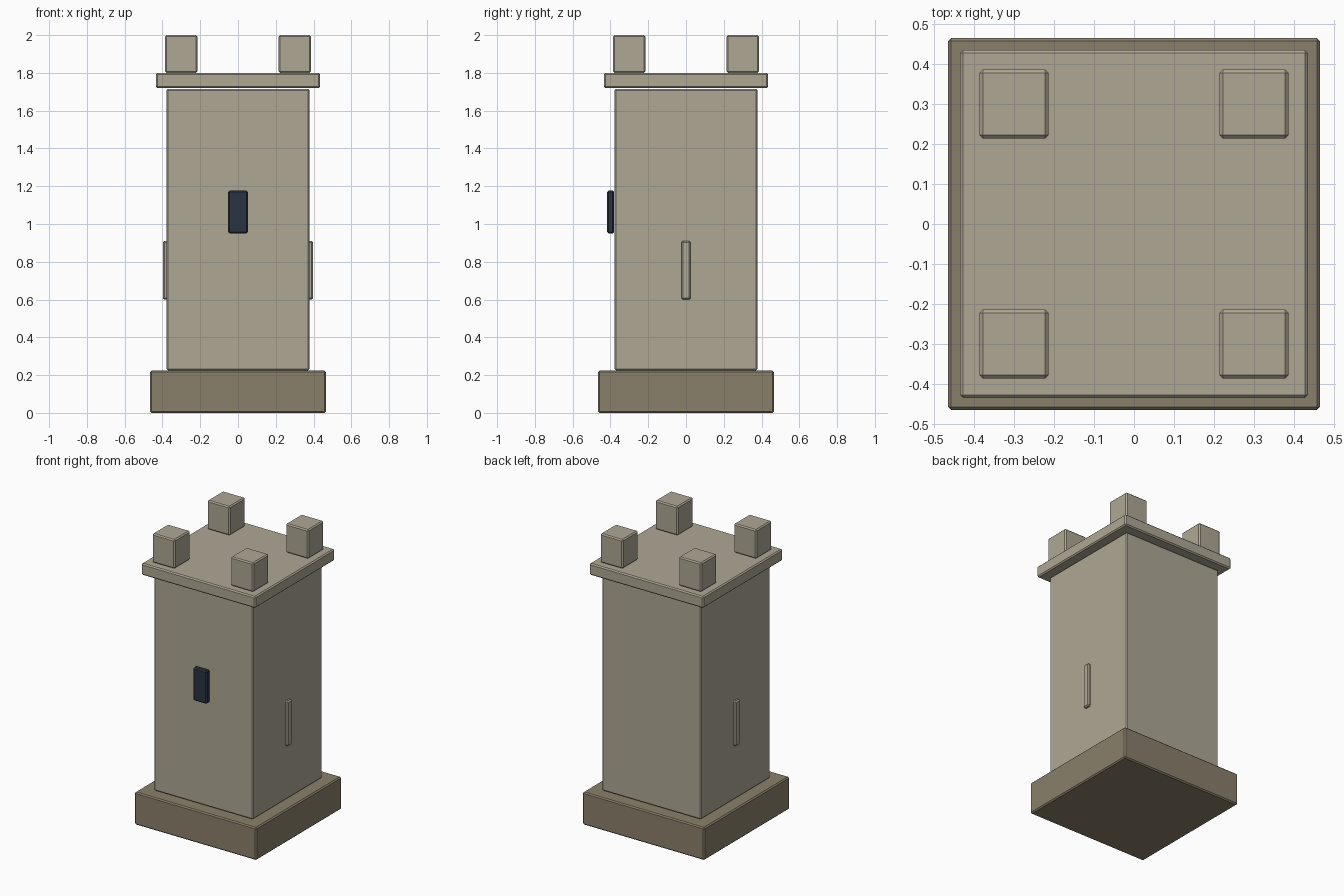
import bpy

old = bpy.data.objects.get("Cube")
if old:
    bpy.data.objects.remove(old, do_unlink=True)


def linear(c):
    c /= 255
    return c / 12.92 if c <= 0.04045 else ((c + 0.055) / 1.055) ** 2.4


def material(name, rgb):
    mat = bpy.data.materials.new(name)
    mat.use_nodes = True
    colour = (*map(linear, rgb), 1)
    mat.diffuse_color = colour
    mat.node_tree.nodes["Principled BSDF"].inputs["Base Color"].default_value = colour
    return mat


def block(name, centre, size, mat, bevel=0.008):
    """Box with chamfered edges."""
    bpy.ops.mesh.primitive_cube_add(size=1, location=centre)
    obj = bpy.context.object
    obj.name = name
    obj.scale = size
    bpy.ops.object.transform_apply(location=False, rotation=False, scale=True)
    mod = obj.modifiers.new("Chamfer", 'BEVEL')
    mod.width = bevel
    mod.segments = 1
    obj.data.materials.append(mat)
    return obj


stone = material("pale_stone", (174, 167, 148))
dark_stone = material("dark_stone", (138, 128, 107))
glass = material("dark_window", (42, 52, 65))

# Plinth, shaft and parapet slab
block("plinth", (0, 0, 0.1125), (0.93, 0.93, 0.225), dark_stone)
block("shaft", (0, 0, 0.97), (0.757, 0.757, 1.49), stone)
block("parapet_slab", (0, 0, 1.76), (0.87, 0.87, 0.08), stone)

# Corner battlements
for y, end in ((-0.3, "front"), (0.3, "back")):
    for x, side in ((0.3, "left"), (-0.3, "right")):
        block(f"battlement_{end}_{side}", (x, y, 1.9), (0.172, 0.172, 0.2), stone)

# Window on the front, raised slit on each side
block("front_window", (0, -0.399, 1.063), (0.105, 0.038, 0.227), glass)
for x, side in ((0.38, "left"), (-0.38, "right")):
    block(f"{side}_slit", (x, 0, 0.755), (0.036, 0.05, 0.31), stone)
